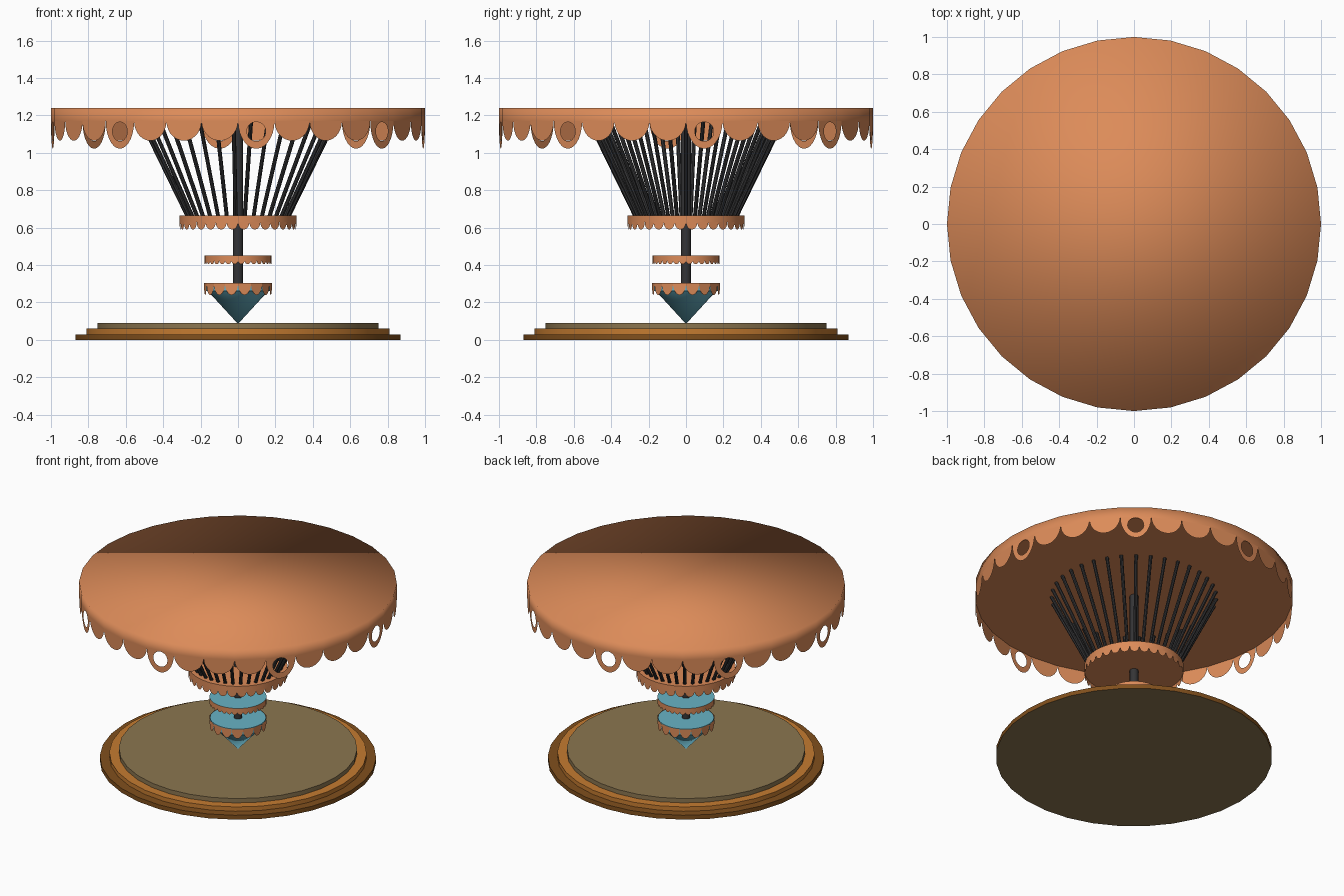
import bpy, bmesh
from math import sin, cos, pi
from mathutils import Vector, Matrix

if "Cube" in bpy.data.objects:
    bpy.data.objects.remove(bpy.data.objects["Cube"])

def mat(name, r, g, b):
    m = bpy.data.materials.new(name)
    m.diffuse_color = (r, g, b, 1)
    m.use_nodes = True
    m.node_tree.nodes["Principled BSDF"].inputs["Base Color"].default_value = m.diffuse_color
    return m

COPPER = mat("copper", 0.72, 0.26, 0.10)
BLUE = mat("blue", 0.14, 0.45, 0.56)
DARK = mat("dark_metal", 0.035, 0.035, 0.037)
BROWN = mat("brown", 0.22, 0.08, 0.012)
AMBER = mat("amber", 0.56, 0.20, 0.03)
TAN = mat("tan", 0.26, 0.18, 0.08)

def finish(name, bm, *mats):
    me = bpy.data.meshes.new(name)
    bm.to_mesh(me)
    bm.free()
    for m in mats:
        me.materials.append(m)
    ob = bpy.data.objects.new(name, me)
    bpy.context.collection.objects.link(ob)
    return ob

def drum(name, r0, r1, z0, z1, *mats, n=32, top=0, bottom=0, smooth_top=False):
    """Upright cylinder or cone; top/bottom are material slots of the caps."""
    bm = bmesh.new()
    place = Matrix.Translation((0, 0, (z0 + z1) / 2)) @ Matrix.Rotation(pi / 2, 4, 'Z')
    bmesh.ops.create_cone(bm, cap_ends=True, segments=n, radius1=r0, radius2=r1,
                          depth=z1 - z0, matrix=place)
    bm.normal_update()
    for f in bm.faces:
        cap_up, cap_down = f.normal.z > 0.99, f.normal.z < -0.99
        f.material_index = top if cap_up else bottom if cap_down else 0
        f.smooth = smooth_top if cap_up else not cap_down
    ob = finish(name, bm, *mats)
    if not smooth_top:
        for e, flag in sharp_edges(ob.data):
            e.use_edge_sharp = flag
    return ob

def sharp_edges(me):
    """Edges that border a cap are kept sharp."""
    caps = {k for p in me.polygons if abs(p.normal.z) > 0.99 for k in p.edge_keys}
    return [(e, e.key in caps) for e in me.edges]

def skirt(name, n, r, z_top, z_tip, z_big=None, every=4, hole=None):
    """Ring of hanging half-ellipse scallops; every few may be longer and pierced."""
    bm = bmesh.new()
    half = r * sin(pi / n)
    flat = r * cos(pi / n)
    for i in range(n):
        a = -pi / 2 + (i + 0.5) * 2 * pi / n
        out, side = Vector((cos(a), sin(a), 0)), Vector((-sin(a), cos(a), 0))
        place = lambda u, z: bm.verts.new(out * flat + side * u + Vector((0, 0, z)))
        big = z_big is not None and i % every == 0
        depth = z_top - (z_big if big else z_tip)
        pts = [(-half * cos(pi * k / 14), z_top - depth * sin(pi * k / 14)) for k in range(15)]
        if not big:
            bm.faces.new([place(*p) for p in pts])
            continue
        pts += [(half * (1 - k / 4), z_top) for k in range(1, 8)]
        zc, hw, hh = hole
        outer = [place(*p) for p in pts]
        inner = []
        for u, z in pts:
            d = Vector((u / hw, (z - zc) / hh)).normalized()
            inner.append(place(d.x * hw, zc + d.y * hh))
        for k in range(len(pts)):
            j = (k + 1) % len(pts)
            bm.faces.new((outer[k], outer[j], inner[j], inner[k]))
    return finish(name, bm, COPPER)

# stepped base
drum("base_lower", 0.87, 0.87, 0, 0.03, BROWN, TAN, bottom=1)
drum("base_middle", 0.81, 0.81, 0.03, 0.06, AMBER)
drum("base_floor", 0.75, 0.75, 0.06, 0.09, TAN)

# inverted cone foot with scalloped collar
drum("foot_cone", 0.0, 0.165, 0.085, 0.265, BLUE)
drum("foot_collar", 0.176, 0.176, 0.262, 0.305, BLUE)
skirt("foot_scallops", 16, 0.182, 0.304, 0.24)

# centre pole
drum("pole", 0.027, 0.027, 0.28, 1.17, DARK, n=16)

# thin middle disc
drum("middle_disc", 0.18, 0.18, 0.425, 0.45, COPPER, BLUE, top=1)
skirt("middle_scallops", 32, 0.18, 0.425, 0.405)

# upper ring that carries the rods
drum("rod_ring", 0.312, 0.312, 0.63, 0.665, COPPER)
skirt("rod_ring_scallops", 32, 0.312, 0.63, 0.59)

# flaring rods
bm = bmesh.new()
COUNT = 35
for i in range(COUNT):
    a = 2 * pi * i / COUNT
    p = Vector((0.265 * cos(a), 0.265 * sin(a), 0.65))
    q = Vector((0.52 * cos(a), 0.52 * sin(a), 1.172))
    m = Matrix.Translation((p + q) / 2) @ (q - p).to_track_quat('Z', 'Y').to_matrix().to_4x4()
    bmesh.ops.create_cone(bm, cap_ends=True, segments=8, radius1=0.011, radius2=0.011,
                          depth=(q - p).length, matrix=m)
finish("rods", bm, DARK)

# canopy with scalloped edge, every fourth scallop pierced
drum("canopy", 1.0, 1.0, 1.17, 1.24, COPPER, smooth_top=True)
skirt("canopy_scallops", 32, 1.0, 1.17, 1.065, z_big=1.022, hole=(1.114, 0.051, 0.052))
